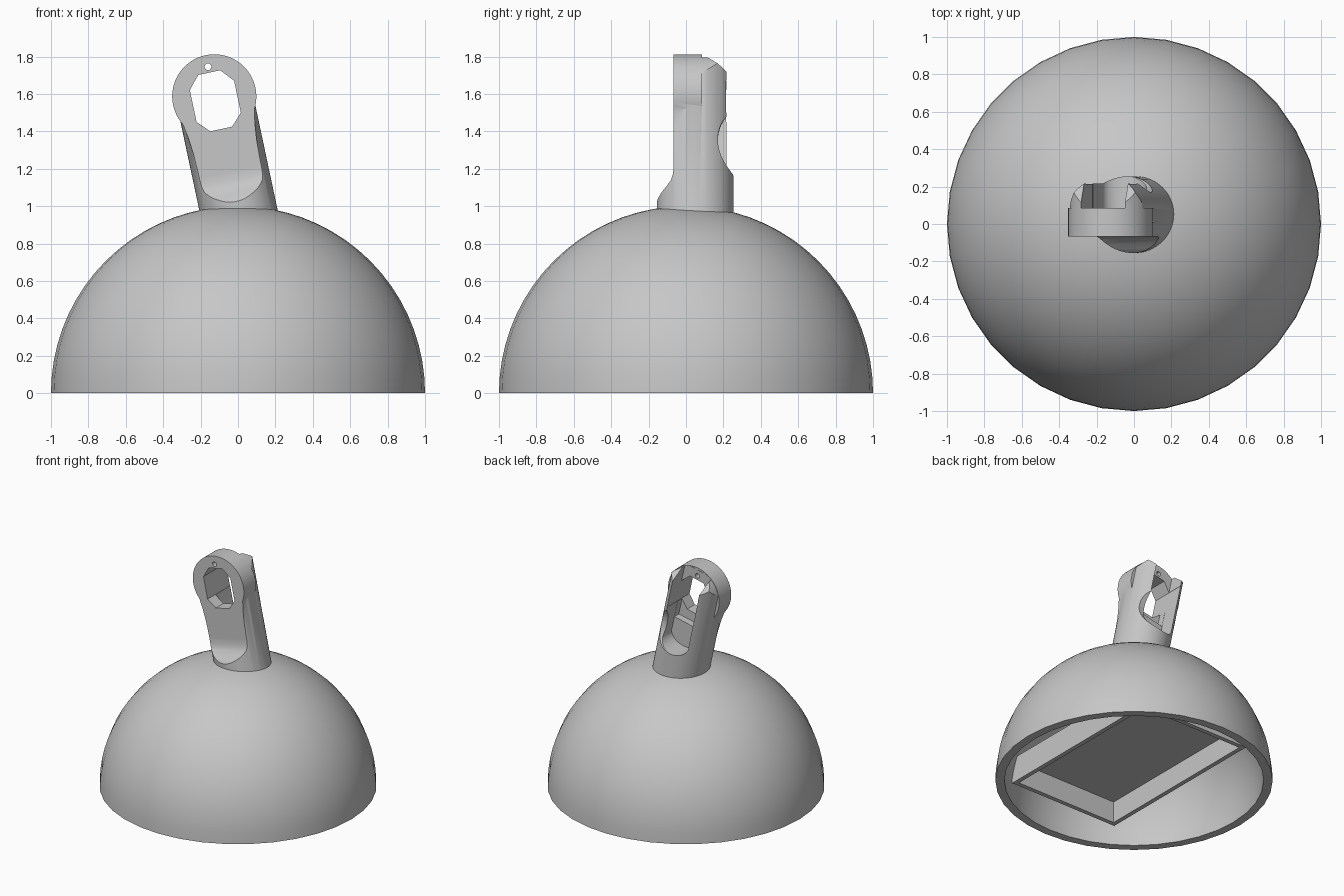
import bpy, bmesh, math
from mathutils import Matrix

if "Cube" in bpy.data.objects:
    bpy.data.objects.remove(bpy.data.objects["Cube"])

grey = bpy.data.materials.new("plain grey")
grey.use_nodes = True
grey.diffuse_color = (0.57, 0.57, 0.57, 1)
grey.node_tree.nodes["Principled BSDF"].inputs["Base Color"].default_value = (0.57, 0.57, 0.57, 1)

# Leaning frame of the neck: local z runs along its axis
LEAN = Matrix.Translation((0, 0, 0.99)) @ Matrix.Rotation(math.radians(-12), 4, 'Y')
AXIS_Y = 0.05
HEAD = 0.61
FRONT = -0.066
INNER = 0.935


def finish(name, bm, matrix=None):
    bmesh.ops.recalc_face_normals(bm, faces=bm.faces)
    mesh = bpy.data.meshes.new(name)
    bm.to_mesh(mesh)
    bm.free()
    mesh.materials.append(grey)
    obj = bpy.data.objects.new(name, mesh)
    bpy.context.collection.objects.link(obj)
    if matrix:
        obj.matrix_world = matrix
    return obj


def prism(name, outline, start, end, along='y', matrix=LEAN):
    """Extrude an outline of (across, up) pairs along x or y."""
    bm = bmesh.new()
    place = (lambda a, b: (a, start, b)) if along == 'y' else (lambda a, b: (start, a, b))
    face = bm.faces.new([bm.verts.new(place(a, b)) for a, b in outline])
    out = bmesh.ops.extrude_face_region(bm, geom=[face])
    d = end - start
    moved = [v for v in out["geom"] if isinstance(v, bmesh.types.BMVert)]
    bmesh.ops.translate(bm, verts=moved, vec=(0, d, 0) if along == 'y' else (d, 0, 0))
    return finish(name, bm, matrix)


def box(name, x, y, z, matrix=None):
    return prism(name, [(x[0], z[0]), (x[1], z[0]), (x[1], z[1]), (x[0], z[1])], *y, matrix=matrix)


def arc(cx, cy, rx, ry, a0, a1, steps):
    angles = [math.radians(a0 + (a1 - a0) * i / steps) for i in range(steps + 1)]
    return [(cx + rx * math.cos(a), cy + ry * math.sin(a)) for a in angles]


def ball(name, radius):
    bm = bmesh.new()
    bmesh.ops.create_uvsphere(bm, u_segments=36, v_segments=36, radius=radius)
    return finish(name, bm)


def combine(target, tool, operation='DIFFERENCE'):
    mod = target.modifiers.new("shape", 'BOOLEAN')
    mod.operation, mod.object, mod.solver = operation, tool, 'EXACT'
    with bpy.context.temp_override(object=target, active_object=target):
        bpy.ops.object.modifier_apply(modifier=mod.name)
    bpy.data.objects.remove(tool)


def smooth(obj):
    bpy.ops.object.select_all(action='DESELECT')
    obj.select_set(True)
    bpy.context.view_layer.objects.active = obj
    bpy.ops.object.shade_smooth_by_angle(angle=math.radians(30))


# Hollow dome, a revolved shell with a flat rim
bm = bmesh.new()
profile = arc(0, 0, 1, 1, 0, 90, 18) + arc(0, 0, INNER, INNER, 90, 0, 18)
verts = [bm.verts.new((r if r > 1e-6 else 0, 0, h)) for r, h in profile]
edges = [bm.edges.new((verts[i], verts[(i + 1) % len(verts)])) for i in range(len(verts))
         if i != 18]
bmesh.ops.spin(bm, geom=verts + edges, cent=(0, 0, 0), axis=(0, 0, 1),
               angle=math.tau, steps=36, use_merge=True)
bmesh.ops.remove_doubles(bm, verts=bm.verts, dist=1e-4)
dome = finish("dome", bm)

# Open tray fixed inside the dome, facing down
tray = box("inner_tray", (-0.455, 0.505), (-0.765, 0.715), (0.13, 0.33))
combine(tray, box("tray_hollow", (-0.42, 0.47), (-0.73, 0.68), (0, 0.3)))
combine(tray, ball("tray_limit", INNER + 0.01), 'INTERSECT')

# Round neck
bm = bmesh.new()
bmesh.ops.create_cone(bm, cap_ends=True, segments=64, radius1=0.205, radius2=0.205, depth=1,
                      matrix=Matrix.Translation((0, AXIS_Y, 0.38)))
neck = finish("neck", bm, LEAN)

# Top of the neck rounded to follow the head, and sloping down to the back
limit = [(-0.3, -0.3), (0.3, -0.3), (0.3, 0.5)]
limit += arc(0, HEAD, 0.222, 0.222, -10, 190, 40) + [(-0.3, 0.5)]
combine(neck, prism("head_limit", limit, -0.4, 0.5), 'INTERSECT')
slope = [(-0.3, 0.82), (0.085, 0.82), (0.215, 0.72), (0.4, 0.72), (0.4, 1), (-0.3, 1)]
combine(neck, prism("back_slope", slope, -0.5, 0.5, 'x'))

# Scooped front that leaves a flat face
scoop = [(-0.3, 0.0), (-0.16, 0.03), (-0.135, 0.06), (-0.105, 0.09), (-0.08, 0.12),
         (-0.07, 0.15), (FRONT, 0.19), (FRONT, 1), (-0.3, 1)]
combine(neck, prism("front_scoop", scoop, -0.5, 0.5, 'x'))

# Round head plate flowing into the flat face
plate = [(-0.168, 0.2), (0.168, 0.2), (0.172, 0.32), (0.182, 0.42)]
plate += arc(0, HEAD, 0.225, 0.225, -30, 210, 48) + [(-0.182, 0.42), (-0.172, 0.32)]
combine(neck, prism("head_plate", plate, FRONT, 0.085), 'UNION')

# Rear slot, open at the top, with a deeper recess
slot = arc(0, 0.25, 0.12, 0.08, 180, 360, 16) + [(0.12, 1), (-0.12, 1)]
combine(neck, prism("rear_slot", slot, 0.086, 0.5))
combine(neck, box("slot_recess", (-0.119, 0.119), (0.03, 0.2), (0.36, 0.67), LEAN))

# Eight-sided window and pin hole through the head
window = [(-0.06, 0.432), (0.06, 0.432), (0.121, 0.496), (0.121, 0.67),
          (0.06, 0.74), (-0.06, 0.74), (-0.121, 0.67), (-0.121, 0.496)]
combine(neck, prism("window", window, -0.3, 0.3))
combine(neck, prism("pin_hole", arc(0, 0.772, 0.018, 0.018, 0, 345, 23), -0.3, 0.3))

# Shallow scallop in the left wall of the slot
combine(neck, prism("side_scallop", arc(0.385, 0.34, 0.215, 0.215, 0, 354, 59), 0.05, 0.4, 'x'))

# Trim the foot so it ends within the dome wall
combine(neck, ball("foot_trim", 0.955))

for part in (dome, tray, neck):
    smooth(part)
